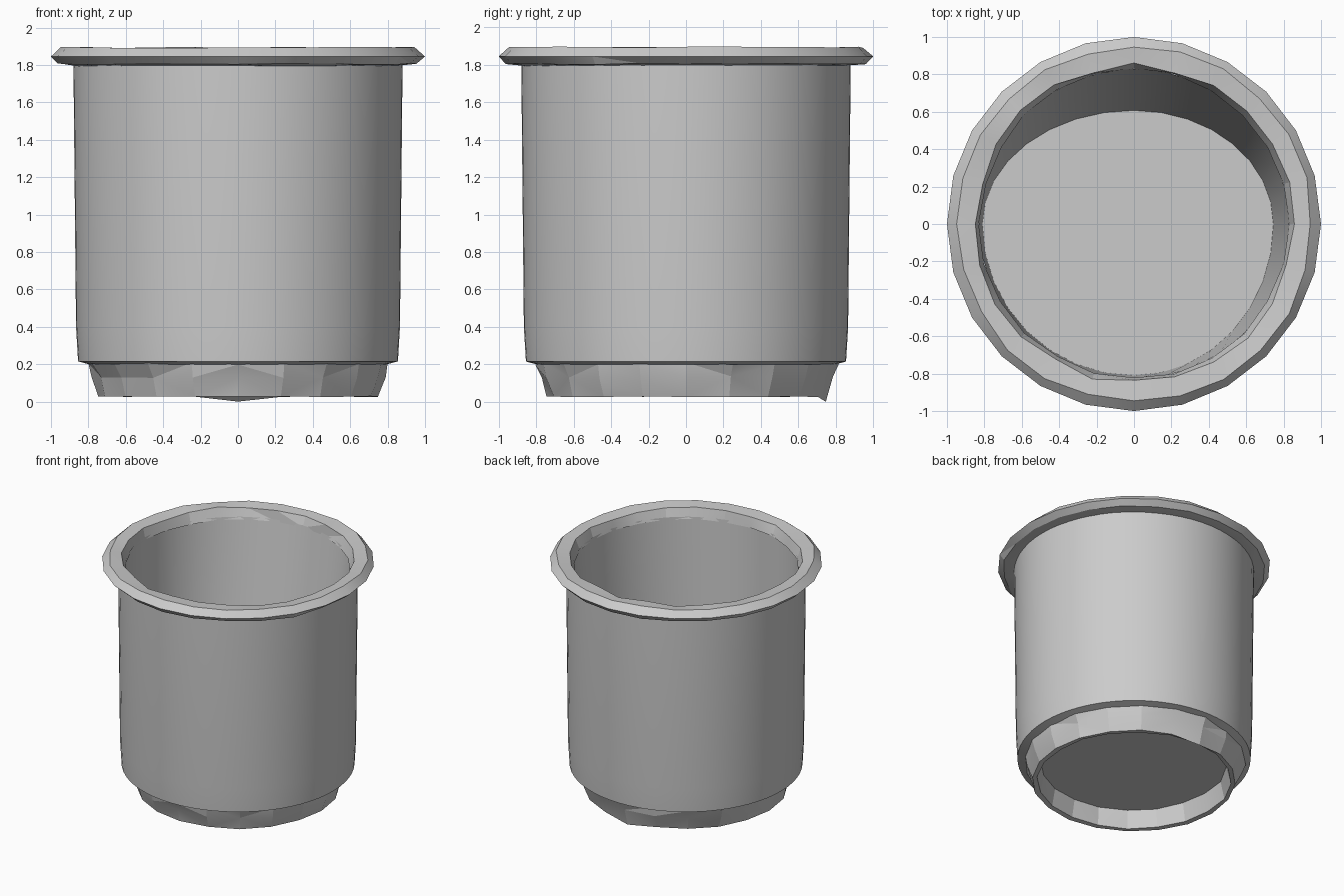
import bpy, bmesh, math, random

random.seed(4)
cube = bpy.data.objects.get("Cube")
if cube:
    bpy.data.objects.remove(cube, do_unlink=True)

grey = bpy.data.materials.new("plain grey")
grey.use_nodes = True
colour = (0.6, 0.6, 0.6, 1)
grey.diffuse_color = colour
grey.node_tree.nodes["Principled BSDF"].inputs["Base Color"].default_value = colour


def lathe(name, profile, sides, closed=False, cap=False, bend=None, angle=30):
    """Spin a profile of (radius, z, wobble) round the z axis."""
    bm = bmesh.new()
    rings = []
    for radius, z, wobble in profile:
        ring = []
        for i in range(sides):
            a = math.tau * i / sides
            r = radius + random.uniform(-wobble, wobble)
            h = z + random.uniform(-wobble, wobble) * 0.5
            ring.append(bm.verts.new((r * math.cos(a), r * math.sin(a), h)))
        rings.append(ring)
    if bend:
        bend(rings)
    pairs = list(zip(rings, rings[1:]))
    if closed:
        pairs.append((rings[-1], rings[0]))
    for low, high in pairs:
        for i in range(sides):
            j = (i + 1) % sides
            bm.faces.new((low[i], low[j], high[j], high[i]))
    if cap:
        bm.faces.new(rings[-1])
    # Worn parts get triangular facets
    if any(p[2] for p in profile):
        bmesh.ops.triangulate(bm, faces=[f for f in bm.faces if len(f.verts) == 4])
    mesh = bpy.data.meshes.new(name)
    bm.to_mesh(mesh)
    bm.free()
    mesh.materials.append(grey)
    obj = bpy.data.objects.new(name, mesh)
    bpy.context.collection.objects.link(obj)
    bpy.ops.object.select_all(action="DESELECT")
    bpy.context.view_layer.objects.active = obj
    obj.select_set(True)
    bpy.ops.object.shade_smooth_by_angle(angle=math.radians(angle))
    return obj


# Smooth outer wall with its underside shoulder
lathe("outer_wall", [(0.76, 0.19, 0), (0.855, 0.215, 0), (0.866, 0.4, 0),
                     (0.88, 1.81, 0)], 64)


# Inner wall tapering to an off-centre floor
def squash_floor(rings):
    for v in rings[-1]:
        if v.co.y > 0:
            v.co.y *= 0.75
        if v.co.x > 0:
            v.co.x *= 0.92


lathe("inner_wall", [(0.81, 0.24, 0), (0.83, 1.82, 0)][::-1], 32,
      cap=True, bend=squash_floor)

# Uneven flared rim
lathe("rim", [(0.87, 1.795, 0.006), (0.96, 1.805, 0.008), (1.0, 1.845, 0),
              (0.95, 1.892, 0.01), (0.85, 1.885, 0.015), (0.825, 1.8, 0.008)],
      24, closed=True, angle=15)


# Rough hollow foot with one low chip at the back
def drop_chip(rings):
    tip = max(rings[2], key=lambda v: v.co.y)
    tip.co.z = 0


lathe("foot", [(0.81, 0.205, 0.015), (0.78, 0.13, 0.015), (0.745, 0.027, 0.004),
               (0.71, 0.03, 0.006), (0.68, 0.17, 0.01)], 20,
      cap=True, bend=drop_chip, angle=15)
